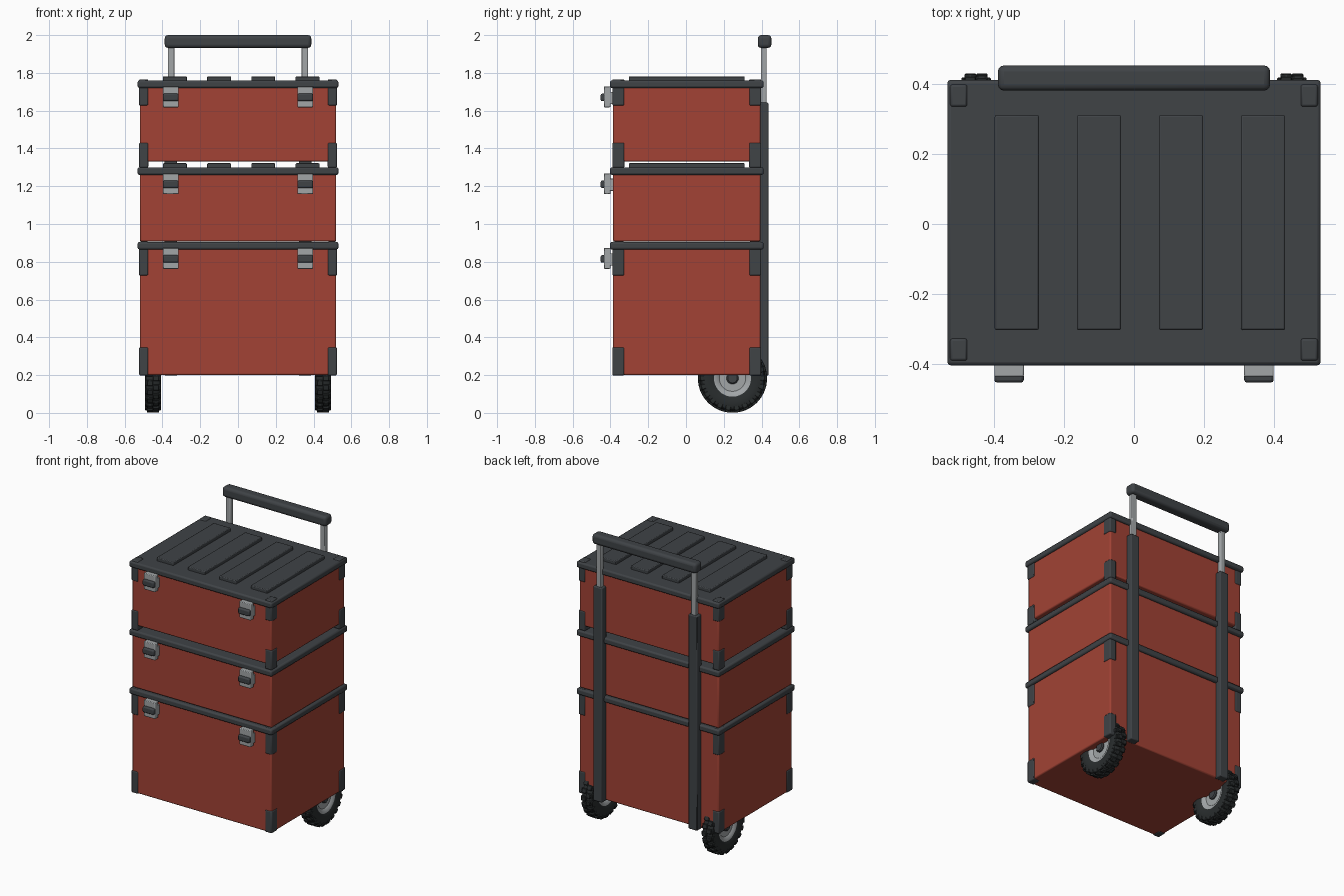
import bpy, bmesh, math
from mathutils import Matrix, Vector

if "Cube" in bpy.data.objects:
    bpy.data.objects.remove(bpy.data.objects["Cube"])


def material(name, rgb):
    m = bpy.data.materials.new(name)
    m.diffuse_color = (*rgb, 1)
    m.use_nodes = True
    m.node_tree.nodes["Principled BSDF"].inputs["Base Color"].default_value = m.diffuse_color
    return m


RED = material("red_shell", (0.36, 0.055, 0.035))
DARK = material("dark_plastic", (0.05, 0.056, 0.062))
STEEL = material("light_metal", (0.36, 0.38, 0.39))
RUBBER = material("rubber", (0.022, 0.026, 0.027))
YC = 0.004  # depth centre of the boxes


def finish(name, bm, mat, bevel=0.0, segments=2):
    bmesh.ops.recalc_face_normals(bm, faces=bm.faces)
    me = bpy.data.meshes.new(name)
    bm.to_mesh(me)
    bm.free()
    me.materials.append(mat)
    ob = bpy.data.objects.new(name, me)
    bpy.context.collection.objects.link(ob)
    if bevel:
        b = ob.modifiers.new("bevel", "BEVEL")
        b.width, b.segments, b.limit_method = bevel, segments, "ANGLE"
    bpy.context.view_layer.objects.active = ob
    ob.select_set(True)
    bpy.ops.object.shade_smooth_by_angle(angle=math.radians(35))
    ob.select_set(False)
    return ob


def add_block(bm, x, y, z, rot=None):
    """Add a box given (min, max) ranges, optionally transformed."""
    size = Vector((x[1] - x[0], y[1] - y[0], z[1] - z[0]))
    mid = Vector((sum(x) / 2, sum(y) / 2, sum(z) / 2))
    m = Matrix.Translation(mid) @ Matrix.Diagonal((*size, 1))
    bmesh.ops.create_cube(bm, size=1, matrix=rot @ m if rot else m)


def block(name, x, y, z, mat, bevel=0.006, segments=2):
    bm = bmesh.new()
    add_block(bm, x, y, z)
    return finish(name, bm, mat, bevel, segments)


def lathe(name, profile, centre, mat, steps=48):
    """Spin an (x, radius) profile around the x axis."""
    bm = bmesh.new()
    vs = [bm.verts.new((x, 0, r)) for x, r in profile]
    edges = [bm.edges.new(p) for p in zip(vs, vs[1:])]
    bmesh.ops.spin(bm, geom=vs + edges, cent=(0, 0, 0), axis=(1, 0, 0),
                   angle=math.tau, steps=steps, use_duplicate=False)
    bmesh.ops.remove_doubles(bm, verts=bm.verts, dist=1e-5)
    bmesh.ops.translate(bm, verts=bm.verts, vec=centre)
    return finish(name, bm, mat)


# Stacked boxes: name, shell bottom, lid bottom, lid top
for name, z0, z1, z2 in (("bottom", 0.20, 0.865, 0.905),
                         ("middle", 0.908, 1.26, 1.30),
                         ("top", 1.33, 1.72, 1.76)):
    block(name + "_box", (-0.52, 0.52), (YC - 0.39, YC + 0.39), (z0, z1 + 0.01), RED, 0.008)
    block(name + "_lid", (-0.532, 0.532), (YC - 0.407, YC + 0.407), (z1, z2), DARK, 0.01)
    # Front latches
    for side, s in (("left", -1), ("right", 1)):
        x = (s * 0.356 - 0.042, s * 0.356 + 0.042)
        block(f"{name}_latch_plate_{side}", x, (-0.435, -0.40), (z1 - 0.102, z1 + 0.008), STEEL, 0.004)
        block(f"{name}_latch_foot_{side}", x, (-0.41, -0.38), (z1 - 0.085, z1 - 0.02), STEEL, 0.003)
        block(f"{name}_latch_clip_{side}", x, (-0.452, -0.425), (z1 - 0.07, z1 - 0.03), DARK, 0.008)

# Raised ribs on the two upper lids
for name, z in (("middle", 1.30), ("top", 1.76)):
    for i in range(4):
        x = -0.334 + i * 0.234
        block(f"{name}_lid_rib_{i + 1}", (x - 0.063, x + 0.063), (YC - 0.306, YC + 0.306),
              (z - 0.01, z + 0.022), DARK, 0.005)

# Corner guards, four per level
for name, z in (("bottom_lower", (0.198, 0.347)), ("bottom_upper", (0.727, 0.907)),
                ("top_lower", (1.298, 1.43)), ("top_upper", (1.627, 1.766))):
    bm = bmesh.new()
    for sx in (-1, 1):
        for sy in (-1, 1):
            add_block(bm, sorted((sx * 0.475, sx * 0.524)),
                      sorted((YC + sy * 0.33, YC + sy * 0.394)), z)
    finish(name + "_corner_guards", bm, DARK, 0.007)

# Telescopic handle
for side, s in (("left", -1), ("right", 1)):
    block("handle_sleeve_" + side, (s * 0.355 - 0.033, s * 0.355 + 0.033), (0.385, 0.436),
          (0.197, 1.643), DARK, 0.006)
    block("handle_rod_" + side, (s * 0.353 - 0.018, s * 0.353 + 0.018), (0.397, 0.427),
          (1.60, 1.95), STEEL, 0.005)
block("handle_grip", (-0.388, 0.388), (0.38, 0.452), (1.932, 2.0), DARK, 0.018, 3)

# Wheels: tyre, staggered tread lugs, rim and hub cap
TYRE = [(-0.030, 0.085), (-0.037, 0.102), (-0.043, 0.125), (-0.042, 0.148), (-0.036, 0.164),
        (-0.022, 0.173), (0.022, 0.173), (0.036, 0.164), (0.042, 0.148), (0.043, 0.125),
        (0.037, 0.102), (0.030, 0.085)]
RIM = [(-0.022, 0), (-0.022, 0.07), (-0.034, 0.085), (-0.036, 0.103),
       (0.036, 0.103), (0.034, 0.085), (0.022, 0.07), (0.022, 0)]
HUB = [(-0.036, 0), (-0.036, 0.025), (-0.030, 0.032), (0.030, 0.032), (0.036, 0.025), (0.036, 0)]
for side, s in (("left", -1), ("right", 1)):
    c = Vector((s * 0.45, 0.246, 0.184))
    lathe("tyre_" + side, TYRE, c, RUBBER)
    lathe("rim_" + side, RIM, c, STEEL)
    lathe("hub_cap_" + side, HUB, c, DARK, 24)
    bm = bmesh.new()
    n = 22
    for i in range(n):
        for row, off in ((-1, 0), (1, 0.5)):
            rot = Matrix.Translation(c) @ Matrix.Rotation((i + off) * math.tau / n, 4, "X")
            add_block(bm, sorted((0, row * 0.033)), (-0.015, 0.015), (0.165, 0.183), rot)
            add_block(bm, sorted((row * 0.03, row * 0.042)), (-0.014, 0.014), (0.145, 0.172), rot)
    finish("tread_" + side, bm, RUBBER, 0.003, 1)
